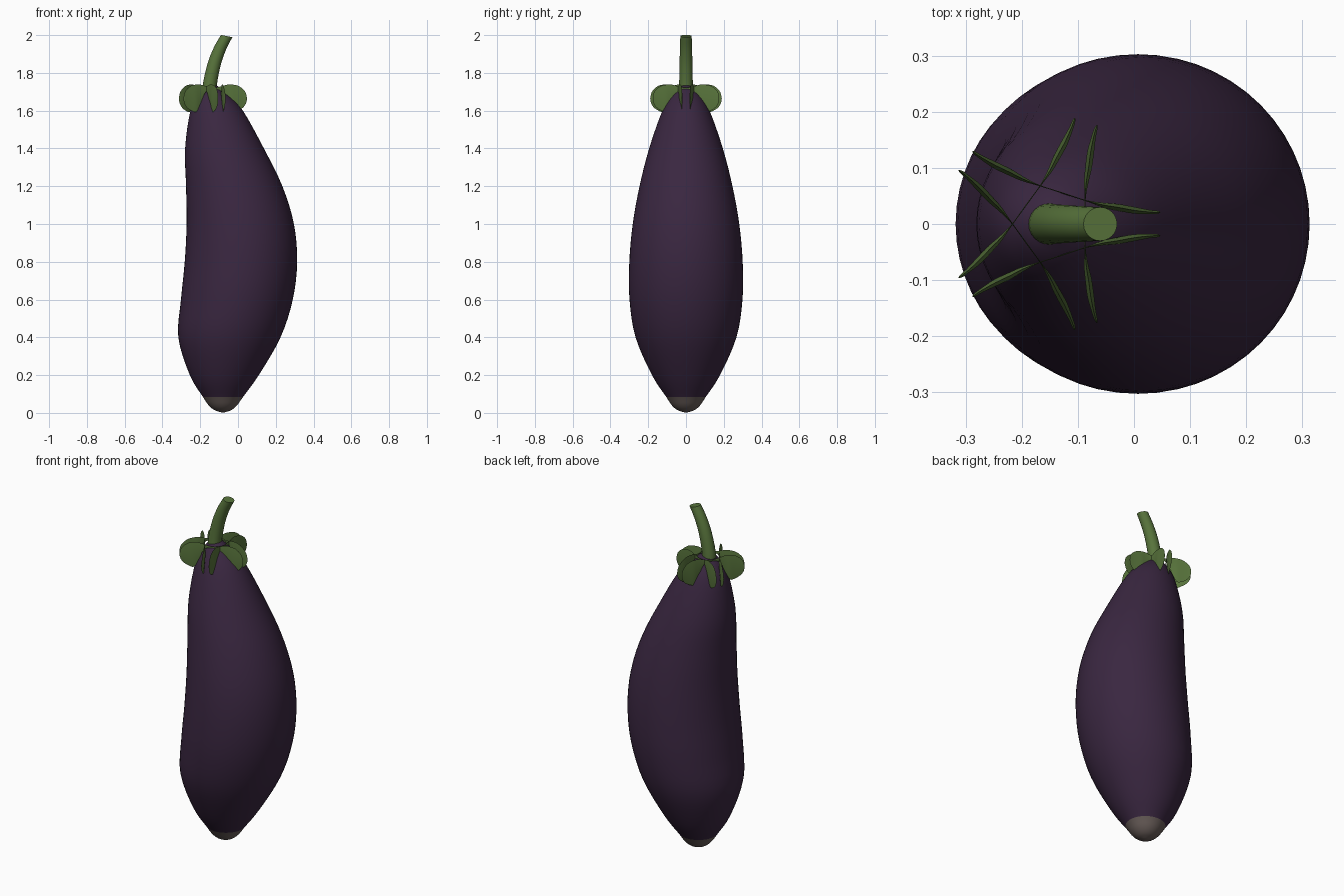
import bpy, bmesh, math
from mathutils import Vector

cube = bpy.data.objects.get("Cube")
if cube:
    bpy.data.objects.remove(cube)


def material(name, colour):
    mat = bpy.data.materials.new(name)
    mat.use_nodes = True
    mat.diffuse_color = (*colour, 1)
    shader = next(n for n in mat.node_tree.nodes if n.type == 'BSDF_PRINCIPLED')
    shader.inputs["Base Color"].default_value = (*colour, 1)
    return mat


skin = material("aubergine purple", (0.042, 0.020, 0.052))
green = material("stalk green", (0.098, 0.175, 0.045))
tip_brown = material("tip brown", (0.14, 0.11, 0.10))


def smooth_path(points, steps):
    """Catmull-Rom curve through tuples of any length."""
    pts = [Vector(p) for p in points]
    pts = [2 * pts[0] - pts[1]] + pts + [2 * pts[-1] - pts[-2]]
    result = []
    for a, b, c, d in zip(pts, pts[1:], pts[2:], pts[3:]):
        for i in range(steps):
            t = i / steps
            result.append(0.5 * (2 * b + (c - a) * t + (2 * a - 5 * b + 4 * c - d) * t ** 2
                                 + (3 * b - a - 3 * c + d) * t ** 3))
    return result + [pts[-2]]


def loft(bm, rings):
    """Skin a list of point loops and cap both ends."""
    loops = [[bm.verts.new(p) for p in ring] for ring in rings]
    n = len(loops[0])
    for low, high in zip(loops, loops[1:]):
        for i in range(n):
            j = (i + 1) % n
            bm.faces.new((low[i], low[j], high[j], high[i]))
    bm.faces.new(loops[0][::-1])
    bm.faces.new(loops[-1])


def finish(name, bm, mats, angle):
    bmesh.ops.recalc_face_normals(bm, faces=bm.faces)
    mesh = bpy.data.meshes.new(name)
    bm.to_mesh(mesh)
    bm.free()
    for mat in mats:
        mesh.materials.append(mat)
    obj = bpy.data.objects.new(name, mesh)
    bpy.context.collection.objects.link(obj)
    bpy.ops.object.select_all(action='DESELECT')
    obj.select_set(True)
    bpy.context.view_layer.objects.active = obj
    bpy.ops.object.shade_smooth_by_angle(angle=math.radians(angle))
    return obj


def circle(x, z, rx, ry, count, tilt=0):
    turns = [2 * math.pi * i / count for i in range(count)]
    return [(x + rx * math.cos(a), ry * math.sin(a), z - tilt * math.cos(a)) for a in turns]


# Body: round slices along a bent axis, as (height, left edge, right edge, half depth)
profile = [
    (0.003, -0.09, -0.07, 0.01), (0.015, -0.125, -0.035, 0.045),
    (0.04, -0.155, -0.005, 0.075), (0.085, -0.186, 0.027, 0.105),
    (0.2, -0.255, 0.11, 0.18), (0.4, -0.316, 0.225, 0.267),
    (0.6, -0.302, 0.29, 0.299), (0.8, -0.282, 0.313, 0.3),
    (1.0, -0.272, 0.296, 0.282), (1.2, -0.275, 0.235, 0.246),
    (1.4, -0.28, 0.137, 0.195), (1.6, -0.252, 0.026, 0.125),
    (1.69, -0.212, -0.055, 0.072), (1.735, -0.165, -0.115, 0.025),
]
bm = bmesh.new()
loft(bm, [circle((l + r) / 2, z, (r - l) / 2, d, 56) for z, l, r, d in smooth_path(profile, 4)])
for face in bm.faces:
    face.material_index = int(face.calc_center_median().z < 0.085)
finish("body", bm, [skin, tip_brown], 60)

# Stalk: tapering tube leaning to one side, as (x, height, radius)
stalk = smooth_path([(-0.152, 1.68, 0.038), (-0.147, 1.75, 0.036), (-0.125, 1.85, 0.034),
                     (-0.095, 1.93, 0.032), (-0.06, 1.995, 0.03)], 4)
bm = bmesh.new()
loft(bm, [circle(x, z, r, r, 24, 0.2 * r) for x, z, r in stalk])
finish("stalk", bm, [green], 40)

# Calyx: five thin upright blades crossing in a star, each with a lobe at both ends
# half outline as (distance along, bow outwards, top, bottom, half thickness)
half = [(0, 0, 1.722, 1.714, 0.001), (0.045, 0, 1.73, 1.7, 0.001),
        (0.075, 0.002, 1.738, 1.64, 0.004), (0.1, 0.006, 1.738, 1.594, 0.006),
        (0.13, 0.01, 1.732, 1.6, 0.006), (0.155, 0.015, 1.715, 1.615, 0.004),
        (0.17, 0.019, 1.695, 1.635, 0.003), (0.176, 0.021, 1.67, 1.655, 0.001)]
outline = [(-s, *rest) for s, *rest in half[:0:-1]] + half
for k in range(5):
    turn = 2 * math.pi * k / 5
    out = Vector((math.cos(turn), math.sin(turn), 0))
    along = Vector((-out.y, out.x, 0))
    centre = Vector((-0.145, 0, 0))
    bm = bmesh.new()
    rings = []
    for s, bow, top, bottom, thick in smooth_path(outline, 3):
        base = centre + along * s + out * (0.058 + bow)
        middle = (top + bottom) / 2
        rings.append([base + Vector((0, 0, top)),
                      base + out * thick + Vector((0, 0, middle)),
                      base + Vector((0, 0, bottom)),
                      base - out * thick + Vector((0, 0, middle))])
    loft(bm, rings)
    finish(f"calyx_blade_{k + 1}", bm, [green], 40)
